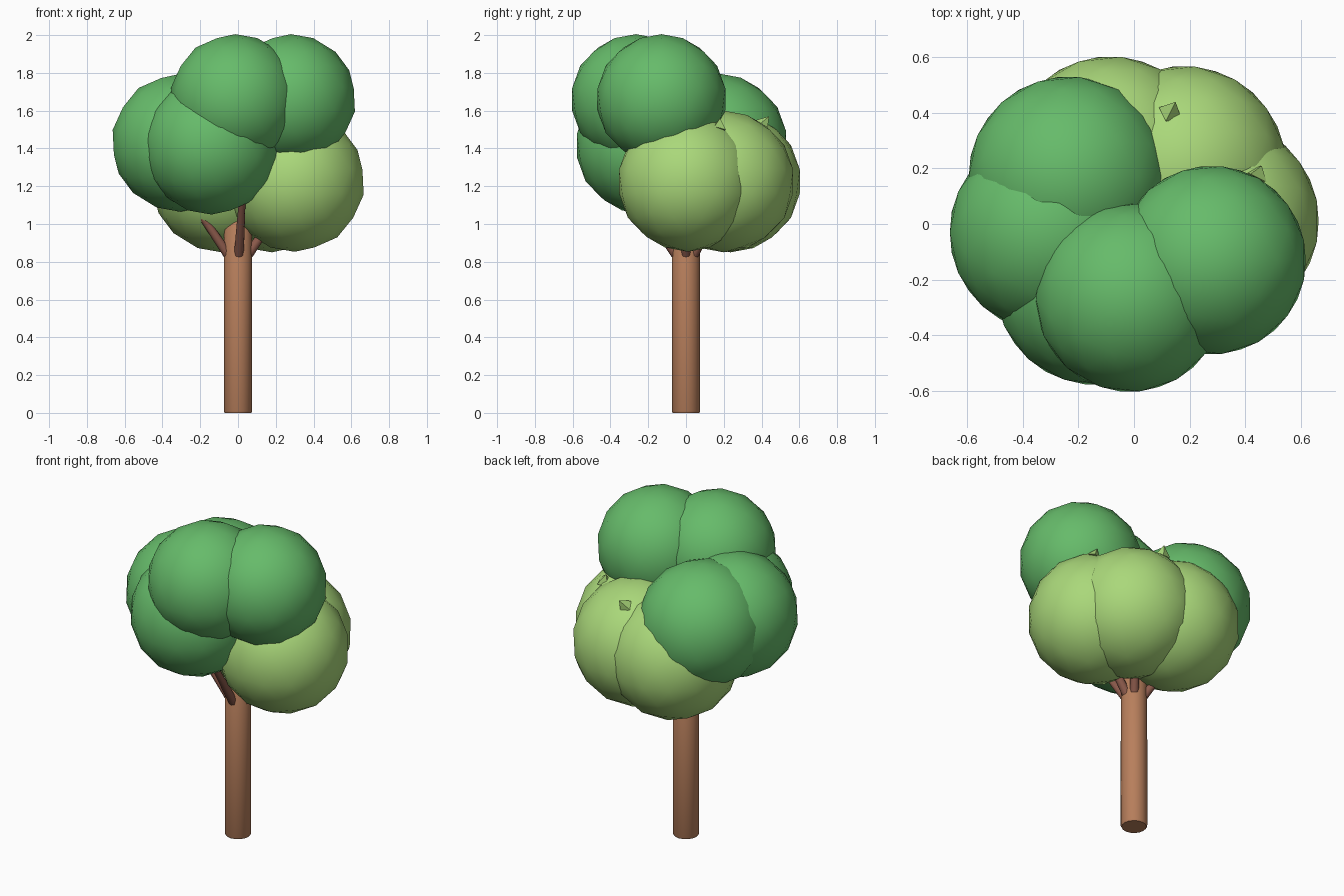
import bpy, bmesh, math
from mathutils import Vector

cube = bpy.data.objects.get("Cube")
if cube:
    bpy.data.objects.remove(cube)


def material(name, srgb):
    rgb = [((c / 255 + 0.055) / 1.055) ** 2.4 for c in srgb]
    m = bpy.data.materials.new(name)
    m.use_nodes = True
    m.diffuse_color = (*rgb, 1)
    bsdf = m.node_tree.nodes["Principled BSDF"]
    bsdf.inputs["Base Color"].default_value = (*rgb, 1)
    bsdf.inputs["Roughness"].default_value = 0.9
    return m


dark_green = material("dark green", (102, 187, 106))
light_green = material("light green", (170, 216, 122))
bark = material("bark brown", (184, 127, 92))
branch_bark = material("dark bark", (141, 91, 76))


def add_object(name, bm, mat, angle=0):
    me = bpy.data.meshes.new(name)
    bm.to_mesh(me)
    bm.free()
    me.materials.append(mat)
    ob = bpy.data.objects.new(name, me)
    bpy.context.collection.objects.link(ob)
    if angle:
        bpy.ops.object.select_all(action='DESELECT')
        ob.select_set(True)
        bpy.context.view_layer.objects.active = ob
        bpy.ops.object.shade_smooth_by_angle(angle=math.radians(angle))
    return ob


def foliage(name, center, radius, mat):
    # icosahedron with each edge cut in three, pushed out to a sphere
    bm = bmesh.new()
    bmesh.ops.create_icosphere(bm, subdivisions=1, radius=1)
    bmesh.ops.subdivide_edges(bm, edges=bm.edges[:], cuts=2, use_grid_fill=True)
    for v in bm.verts:
        v.co = v.co.normalized() * radius
    bmesh.ops.triangulate(bm, faces=bm.faces[:])
    bmesh.ops.recalc_face_normals(bm, faces=bm.faces[:])
    ob = add_object(name, bm, mat, 60)
    ob.location = center


def tube(name, start, end, r1, r2, sides, mat):
    start, end = Vector(start), Vector(end)
    axis = end - start
    bm = bmesh.new()
    bmesh.ops.create_cone(bm, cap_ends=True, segments=sides, radius1=r1,
                          radius2=r2, depth=axis.length)
    ob = add_object(name, bm, mat, 50)
    ob.location = (start + end) / 2
    ob.rotation_euler = axis.to_track_quat('Z', 'Y').to_euler()


# foliage: two top puffs, three left puffs, three light puffs
foliage("top_front_foliage", (-0.015, -0.265, 1.66), 0.345, dark_green)
foliage("top_left_foliage", (0.28, -0.13, 1.66), 0.345, dark_green)
foliage("right_front_foliage", (-0.14, -0.22, 1.415), 0.365, dark_green)
foliage("right_foliage", (-0.305, -0.03, 1.43), 0.365, dark_green)
foliage("right_back_foliage", (-0.235, 0.17, 1.43), 0.367, dark_green)
foliage("left_foliage", (0.30, 0.01, 1.225), 0.372, light_green)
foliage("left_back_foliage", (0.18, 0.20, 1.225), 0.375, light_green)
foliage("back_foliage", (-0.085, 0.235, 1.225), 0.375, light_green)

# trunk with a tapered top and a softened foot
bm = bmesh.new()
profile = [(0.070, 0), (0.075, 0.01), (0.074, 0.97), (0.03, 1.06)]
sides = 16
rings = [[bm.verts.new((r * math.cos(math.tau * i / sides),
                        r * math.sin(math.tau * i / sides), z))
          for i in range(sides)] for r, z in profile]
for low, high in zip(rings, rings[1:]):
    for i in range(sides):
        j = (i + 1) % sides
        bm.faces.new((low[i], low[j], high[j], high[i]))
bm.faces.new(rings[0][::-1])
bm.faces.new(rings[-1])
add_object("trunk", bm, bark, 40)

# branches leaning out into the foliage
for i, degrees in enumerate((192, 275, 0, 52, 135)):
    a = math.radians(degrees)
    d = Vector((math.cos(a), math.sin(a), 0))
    tube("branch_%d" % (i + 1), d * 0.055 + Vector((0, 0, 0.84)),
         d * 0.25 + Vector((0, 0, 1.12)), 0.026, 0.018, 8, branch_bark)

# little pointed leaves on the light puffs
for name, base, tip in (
        ("back_leaf", (0.13, 0.40, 1.52), (0.15, 0.44, 1.57)),
        ("left_leaf", (0.44, 0.17, 1.50), (0.42, 0.18, 1.56))):
    base, tip = Vector(base), Vector(tip)
    bm = bmesh.new()
    bmesh.ops.create_cone(bm, cap_ends=True, segments=4, radius1=0.045,
                          radius2=0, depth=(tip - base).length)
    ob = add_object(name, bm, light_green)
    ob.location = (base + tip) / 2
    ob.rotation_euler = (tip - base).to_track_quat('Z', 'Y').to_euler()
